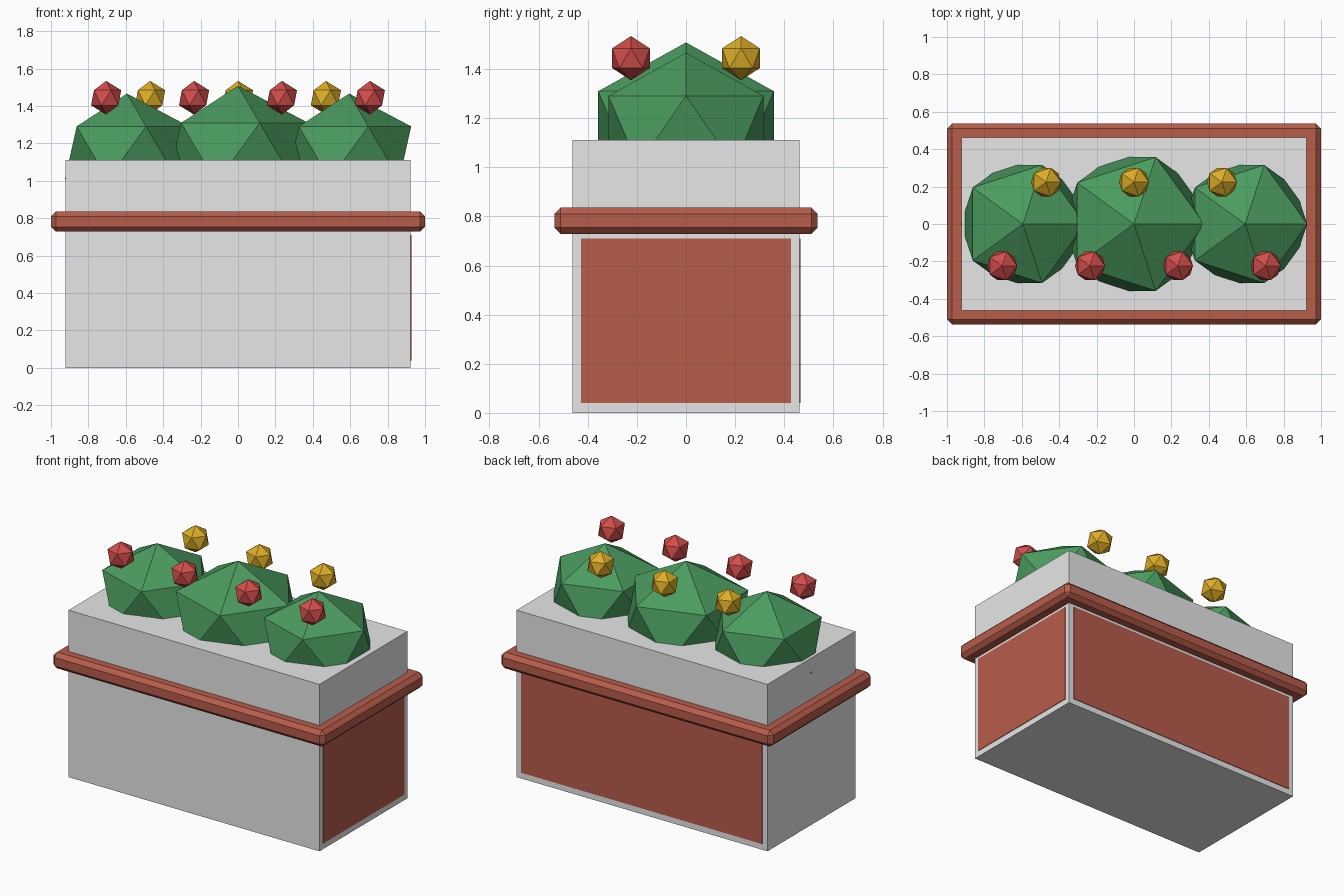
import bpy, bmesh
from mathutils import Matrix, Vector

if "Cube" in bpy.data.objects:
    bpy.data.objects.remove(bpy.data.objects["Cube"])


def material(name, rgb):
    m = bpy.data.materials.new(name)
    m.diffuse_color = (*rgb, 1.0)
    m.use_nodes = True
    m.node_tree.nodes["Principled BSDF"].inputs["Base Color"].default_value = m.diffuse_color
    return m


GREY = material("light grey", (0.80, 0.80, 0.80))
BRICK = material("brick red", (0.48, 0.11, 0.07))
LEAF = material("leaf green", (0.07, 0.33, 0.115))
RED = material("flower red", (0.64, 0.075, 0.07))
GOLD = material("flower gold", (0.72, 0.42, 0.02))


def finish(name, bm, mat):
    mesh = bpy.data.meshes.new(name)
    bm.to_mesh(mesh)
    bm.free()
    mesh.materials.append(mat)
    ob = bpy.data.objects.new(name, mesh)
    bpy.context.collection.objects.link(ob)
    return ob


def box(name, lo, hi, mat, bevel=0.0):
    lo, hi = Vector(lo), Vector(hi)
    bm = bmesh.new()
    bmesh.ops.create_cube(bm, size=1.0, matrix=Matrix.Translation((lo + hi) / 2)
                          @ Matrix.Diagonal((*(hi - lo), 1.0)))
    if bevel:
        bmesh.ops.bevel(bm, geom=bm.edges[:], offset=bevel, segments=1,
                        affect='EDGES', profile=0.5)
    return finish(name, bm, mat)


def ball(name, centre, radius, mat, squash=1.0):
    bm = bmesh.new()
    bmesh.ops.create_icosphere(bm, subdivisions=1, radius=radius,
                               matrix=Matrix.Translation(centre)
                               @ Matrix.Diagonal((1, 1, squash, 1)))
    return finish(name, bm, mat)


# Planter body and the bevelled brick band around it
box("planter_body", (-0.923, -0.462, 0), (0.923, 0.462, 1.11), GREY)
box("brick_band", (-1.0, -0.536, 0.728), (1.0, 0.536, 0.836), BRICK, bevel=0.026)

# Thin brick panels, only on the right and back faces
box("right_panel", (0.918, -0.427, 0.04), (0.927, 0.427, 0.71), BRICK)
box("back_panel", (-0.887, 0.457, 0.04), (0.887, 0.466, 0.71), BRICK)

# Three squashed low-poly bushes, the middle one larger
for side, x, r in (("left", -0.594, 0.371), ("middle", 0, 0.42), ("right", 0.594, 0.371)):
    ball(side + "_bush", (x, 0, 1.149), r, LEAF, squash=0.855)

# Two alternating rows of flowers: red in front, gold behind
for i in range(7):
    front = i % 2 == 0
    ball(f"flower_{i + 1}", (-0.705 + 0.235 * i, -0.224 if front else 0.224, 1.444),
         0.09, RED if front else GOLD)
